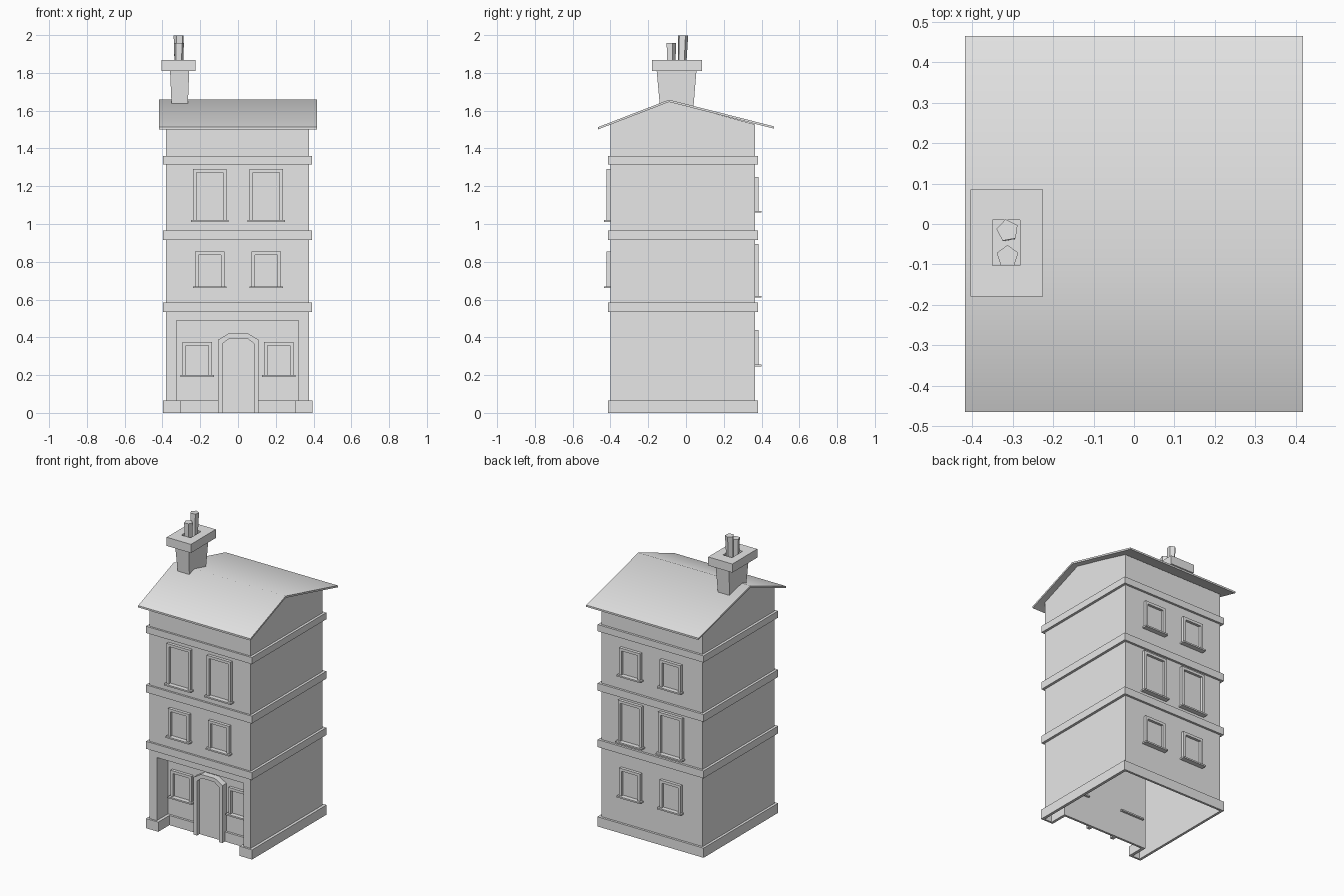
import bpy, bmesh, math
from mathutils import Matrix, Vector

if "Cube" in bpy.data.objects:
    bpy.data.objects.remove(bpy.data.objects["Cube"])

GREY = (0.8, 0.8, 0.8, 1)
stone = bpy.data.materials.new("plain_grey")
stone.use_nodes = True
stone.diffuse_color = GREY
stone.node_tree.nodes["Principled BSDF"].inputs["Base Color"].default_value = GREY

# Main planes of the house
LEFT, RIGHT, FRONT, BACK = -0.38, 0.375, -0.4, 0.365
RIDGE_Y, NOTCH_L, NOTCH_R, NOTCH_Y, NOTCH_Z = -0.09, -0.325, 0.32, -0.28, 0.49


def finish(name, bm):
    bmesh.ops.remove_doubles(bm, verts=bm.verts, dist=1e-5)
    bmesh.ops.recalc_face_normals(bm, faces=bm.faces)
    mesh = bpy.data.meshes.new(name)
    bm.to_mesh(mesh)
    bm.free()
    mesh.materials.append(stone)
    obj = bpy.data.objects.new(name, mesh)
    bpy.context.collection.objects.link(obj)
    return obj


def from_faces(name, faces):
    bm = bmesh.new()
    for face in faces:
        bm.faces.new([bm.verts.new(p) for p in face])
    return finish(name, bm)


def prism(name, outline, start, end, axis):
    """Extrude a flat outline along the x or y axis."""
    def place(p, t):
        return (t, p[0], p[1]) if axis == "x" else (p[0], t, p[1])
    near = [place(p, start) for p in outline]
    far = [place(p, end) for p in outline]
    sides = [(near[i - 1], near[i], far[i], far[i - 1]) for i in range(len(near))]
    return from_faces(name, [near, far] + sides)


def box(name, x0, x1, y0, y1, z0, z1):
    return prism(name, rect(x0, x1, z0, z1), y0, y1, "y")


def rect(a0, a1, b0, b1):
    return [(a0, b0), (a1, b0), (a1, b1), (a0, b1)]


def ring(name, outer, inner, z0, z1):
    """Upright band between two matching plan loops."""
    faces = []
    for i in range(len(outer)):
        a, b, c, d = outer[i - 1], outer[i], inner[i], inner[i - 1]
        for p, q in ((a, b), (d, c)):
            faces.append([(*p, z0), (*q, z0), (*q, z1), (*p, z1)])
        for z in (z0, z1):
            faces.append([(*p, z) for p in (a, b, c, d)])
    return from_faces(name, faces)


def notched(l, r, f, b, nl, nr, ny):
    return [(l, f), (nl, f), (nl, ny), (nr, ny), (nr, f), (r, f), (r, b), (l, b)]


# Hollow walls with gables and a ground floor recess
TOP_F, TOP_B = 1.535, 1.527
faces = []
for x in (LEFT, RIGHT):
    faces.append([(x, FRONT, 0), (x, BACK, 0), (x, BACK, TOP_B),
                  (x, RIDGE_Y, 1.65), (x, FRONT, TOP_F)])
faces.append([(x, BACK, z) for x, z in rect(LEFT, RIGHT, 0, TOP_B)])
opening = [(NOTCH_L, 0), (NOTCH_L, NOTCH_Z), (NOTCH_R, NOTCH_Z), (NOTCH_R, 0)]
faces.append([(x, FRONT, z) for x, z in
              [(LEFT, 0)] + opening + [(RIGHT, 0), (RIGHT, TOP_F), (LEFT, TOP_F)]])
faces.append([(x, NOTCH_Y, z) for x, z in opening])
for (xa, za), (xb, zb) in zip(opening, opening[1:]):
    faces.append([(xa, FRONT, za), (xb, FRONT, zb), (xb, NOTCH_Y, zb), (xa, NOTCH_Y, za)])
from_faces("house_walls", faces)

# Plinth following the recess, and floor bands
ring("plinth", notched(-0.397, 0.394, -0.413, 0.38, -0.305, 0.302, NOTCH_Y - 0.015),
     notched(LEFT, RIGHT, FRONT, BACK, NOTCH_L, NOTCH_R, NOTCH_Y), 0, 0.065)
for name, z0, z1 in (("lower_band", 0.535, 0.585), ("middle_band", 0.915, 0.965),
                     ("upper_band", 1.315, 1.36)):
    ring(name, rect(-0.397, 0.392, -0.413, 0.38), rect(LEFT, RIGHT, FRONT, BACK), z0, z1)

# Thin pitched roof, softly shaded over the ridge
slope = [(-0.465, 1.513), (RIDGE_Y, 1.658), (0.465, 1.517)]
roof = prism("roof", slope + [(y, z - 0.012) for y, z in reversed(slope)], -0.418, 0.418, "x")
bpy.ops.object.select_all(action="DESELECT")
roof.select_set(True)
bpy.context.view_layer.objects.active = roof
bpy.ops.object.shade_smooth_by_angle(angle=math.radians(45))


def window(name, x, wall, out, width, z0, z1):
    """Framed pane with a sill; out is -1 for front walls, 1 for back walls."""
    h, t = width / 2, 0.018
    frame = [(x - h, z0), (x - h, z1), (x + h, z1), (x + h, z0),
             (x + h - t, z0), (x + h - t, z1 - t), (x - h + t, z1 - t), (x - h + t, z0)]
    prism(name + "_frame", frame, wall, wall + out * 0.02, "y")
    box(name + "_sill", x - h - 0.01, x + h + 0.01, wall - out * 0.015,
        wall + out * 0.034, z0 - 0.01, z0)
    box(name + "_pane", x - h + t, x + h - t, wall, wall + out * 0.003, z0, z1 - t)


# Windows in pairs on each storey
rows = (("front_top", FRONT, -1, 0.15, 0.178, 1.02, 1.29),
        ("front_middle", FRONT, -1, 0.149, 0.156, 0.67, 0.855),
        ("front_ground", NOTCH_Y, -1, 0.216, 0.156, 0.2, 0.375),
        ("back_top", BACK, 1, 0.15, 0.156, 1.07, 1.25),
        ("back_middle", BACK, 1, 0.15, 0.178, 0.62, 0.895),
        ("back_ground", BACK, 1, 0.15, 0.156, 0.255, 0.44))
for row, wall, out, offset, width, z0, z1 in rows:
    for side, sign in (("left", 1), ("right", -1)):
        window(f"{row}_{side}_window", sign * offset, wall, out, width, z0, z1)


# Arched doorway
def arch(half, flat, shoulder, top, base):
    return [(0.002 + x, z) for x, z in ((-half, base), (-half, shoulder), (-flat, top),
                                        (flat, top), (half, shoulder), (half, base))]


inside = arch(0.082, 0.046, 0.368, 0.395, 0)
prism("door_frame", arch(0.107, 0.052, 0.387, 0.42, 0) + inside[::-1],
      NOTCH_Y, NOTCH_Y - 0.042, "y")
prism("door", arch(0.082, 0.046, 0.368, 0.395, 0.01), NOTCH_Y, NOTCH_Y - 0.018, "y")

# Chimney stack flaring upward
low = [(x, y, 1.59) for x, y in rect(-0.35, -0.267, -0.135, 0.037)]
high = [(x, y, 1.82) for x, y in rect(-0.36, -0.258, -0.156, 0.056)]
from_faces("chimney_stack", [low, high] + [
    (low[i - 1], low[i], high[i], high[i - 1]) for i in range(4)])

# Chimney cap with a sunken bed for the pots
bed = rect(-0.35, -0.282, -0.103, 0.01)
ring("chimney_cap", rect(-0.405, -0.225, -0.18, 0.085), bed, 1.81, 1.868)
from_faces("chimney_bed", [[(x, y, 1.835) for x, y in bed]])


def pot(name, x, y, top, turn, lean):
    bm = bmesh.new()
    height = top - 1.83
    bmesh.ops.create_cone(bm, cap_ends=True, segments=5, radius1=0.023,
                          radius2=0.028, depth=height)
    bm.transform(Matrix.Translation(Vector((x, y, top - height / 2)))
                 @ Matrix.Rotation(lean, 4, "X") @ Matrix.Rotation(turn, 4, "Z"))
    finish(name, bm)


# Five-sided pots
pot("tall_pot", -0.313, -0.019, 1.998, math.radians(10), math.radians(-2))
pot("short_pot", -0.313, -0.08, 1.957, math.radians(0), 0)
